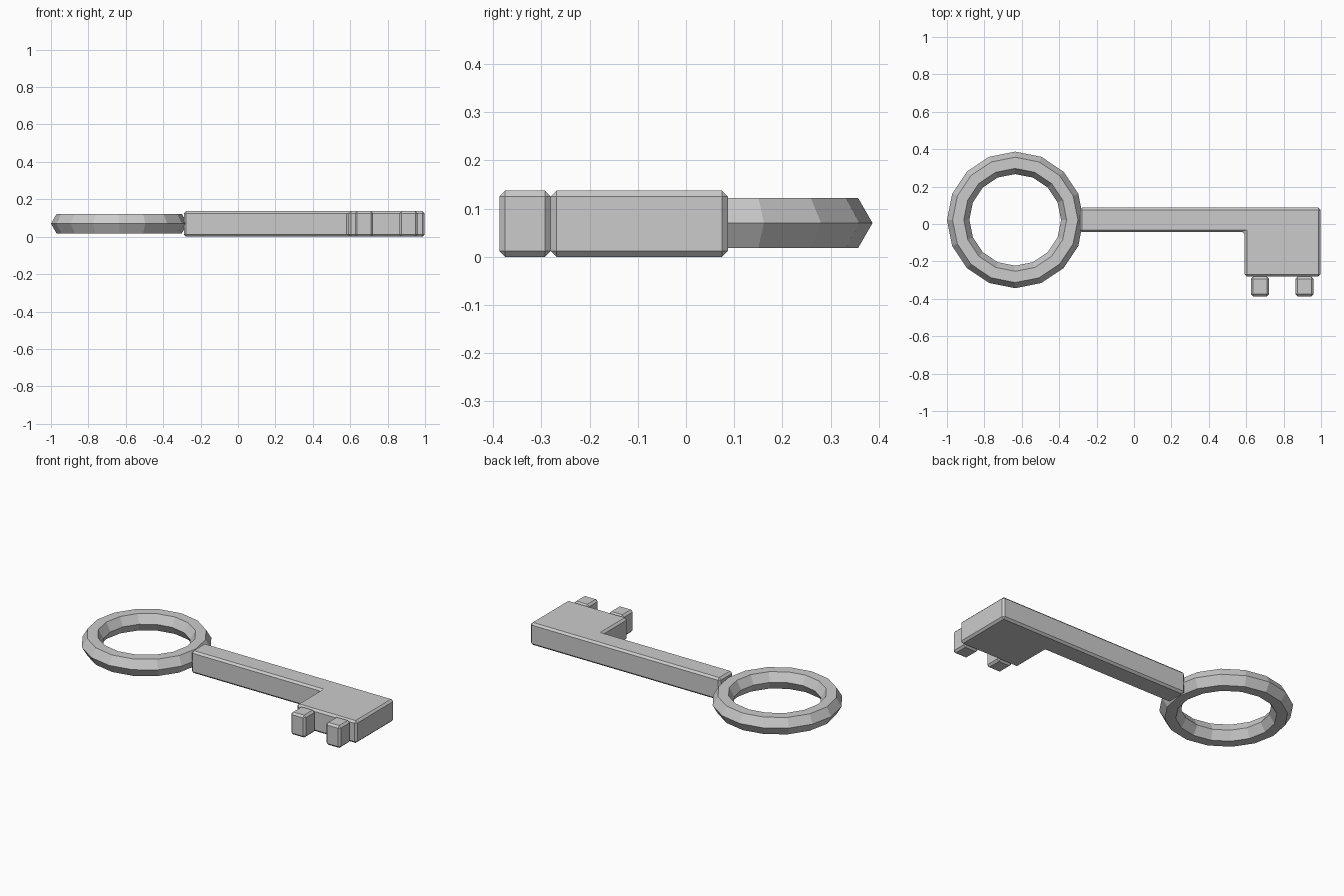
import bpy, bmesh
from math import cos, sin, pi

if "Cube" in bpy.data.objects:
    bpy.data.objects.remove(bpy.data.objects["Cube"])

BEVEL = 0.012
HEIGHT = 0.137


def make_object(name, bm):
    bmesh.ops.recalc_face_normals(bm, faces=bm.faces)
    mesh = bpy.data.meshes.new(name)
    bm.to_mesh(mesh)
    bm.free()
    obj = bpy.data.objects.new(name, mesh)
    bpy.context.collection.objects.link(obj)
    return obj


def bevelled_prism(name, outline):
    """Extrude a flat outline to the key thickness and chamfer its edges."""
    bm = bmesh.new()
    face = bm.faces.new([bm.verts.new((x, y, 0)) for x, y in outline])
    top = bmesh.ops.extrude_face_region(bm, geom=[face])["geom"]
    for v in top:
        if isinstance(v, bmesh.types.BMVert):
            v.co.z = HEIGHT
    obj = make_object(name, bm)
    mod = obj.modifiers.new("chamfer", "BEVEL")
    mod.width = BEVEL
    mod.segments = 1
    mod.limit_method = 'ANGLE'
    return obj


def faceted_ring(name, center, major, minor, sides, section):
    bm = bmesh.new()
    loops = []
    for i in range(sides):
        a = 2 * pi * i / sides
        loop = []
        for j in range(section):
            b = 2 * pi * j / section
            r = major + minor * cos(b)
            loop.append(bm.verts.new((center[0] + r * cos(a),
                                      center[1] + r * sin(a),
                                      center[2] + minor * sin(b))))
        loops.append(loop)
    for i in range(sides):
        p, q = loops[i], loops[(i + 1) % sides]
        for j in range(section):
            k = (j + 1) % section
            bm.faces.new((p[j], q[j], q[k], p[k]))
    return make_object(name, bm)


# Ring handle with hexagonal section
faceted_ring("ring_handle", (-0.635, 0.022, 0.07), 0.305, 0.06, 16, 6)

# Shaft and bit as one L-shaped body
bevelled_prism("shaft_and_bit", [
    (-0.29, 0.087), (-0.29, -0.043), (0.592, -0.043),
    (0.592, -0.287 + 0.006), (0.998, -0.281), (0.998, 0.087)])

# Two teeth below the bit
for n, x in enumerate((0.674, 0.912), 1):
    w = 0.049
    bevelled_prism(f"tooth_{n}", [
        (x - w, -0.387), (x + w, -0.387), (x + w, -0.281), (x - w, -0.281)])
